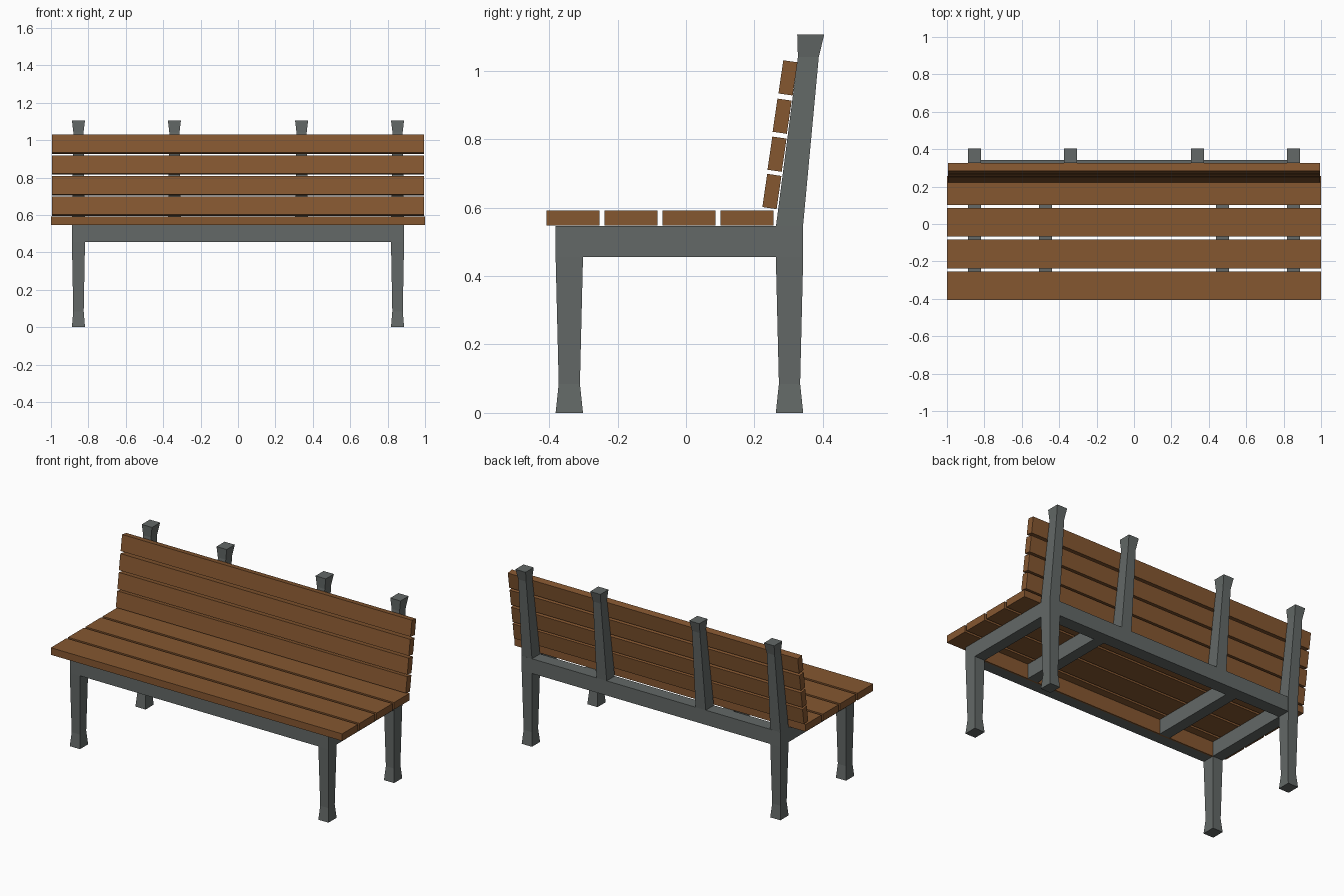
import bpy, bmesh, math

if "Cube" in bpy.data.objects:
    bpy.data.objects.remove(bpy.data.objects["Cube"])


def material(name, color):
    m = bpy.data.materials.new(name)
    m.diffuse_color = color
    m.use_nodes = True
    m.node_tree.nodes["Principled BSDF"].inputs["Base Color"].default_value = m.diffuse_color
    return m


WOOD = material("wood", (0.235, 0.095, 0.03, 1))
METAL = material("metal", (0.125, 0.14, 0.135, 1))


def box(name, size, loc, mat, tilt=0):
    bpy.ops.mesh.primitive_cube_add(size=1, location=loc)
    ob = bpy.context.object
    ob.name = name
    ob.scale = size
    ob.rotation_euler.x = tilt
    ob.data.materials.append(mat)
    return ob


def post(name, x, rings):
    """Loft rectangular rings given as (z, y_front, y_back, half_width)."""
    bm = bmesh.new()
    loops = [[bm.verts.new(c) for c in ((x - h, y0, z), (x + h, y0, z),
                                        (x + h, y1, z), (x - h, y1, z))]
             for z, y0, y1, h in rings]
    bm.faces.new(loops[0][::-1])
    bm.faces.new(loops[-1])
    for a, b in zip(loops, loops[1:]):
        for i in range(4):
            j = (i + 1) % 4
            bm.faces.new((a[i], a[j], b[j], b[i]))
    me = bpy.data.meshes.new(name)
    bm.to_mesh(me)
    bm.free()
    me.materials.append(METAL)
    bpy.context.collection.objects.link(bpy.data.objects.new(name, me))


def leg_rings(y):
    return [(0, y - .04, y + .04, .035), (.085, y - .031, y + .031, .028),
            (.455, y - .04, y + .04, .035), (.546, y - .04, y + .04, .035)]


# leaning upper part of the back posts, flared at the top
upper = [(.546, .263, .342, .035), (1.04, .327, .388, .027), (1.106, .325, .404, .035)]
RZ, RH = .5005, .091

for side, s in (("left", -1), ("right", 1)):
    # legs and back posts
    post(f"front_leg_{side}", s * .853, leg_rings(-.341))
    post(f"back_leg_{side}", s * .853, leg_rings(.3025))
    post(f"outer_back_post_{side}", s * .853, upper)
    post(f"inner_back_post_{side}", s * .34, upper)
    # side and middle seat supports
    box(f"side_rail_{side}", (.07, .565, RH), (s * .853, -.019, RZ), METAL)
    box(f"seat_support_{side}", (.07, .565, RH), (s * .473, -.019, RZ), METAL)

# long rails, with a wooden facing inside the front one
box("front_rail", (1.636, .07, RH), (0, -.346, RZ), METAL)
box("front_rail_facing", (1.636, .01, RH), (0, -.306, RZ), WOOD)
box("back_rail", (1.636, .079, RH), (0, .3025, RZ), METAL)

# seat slats
for i in range(4):
    box(f"seat_slat_{i + 1}", (2, .154, .044), (0, -.33 + i * .1695, .569), WOOD)

# backrest slats
for i, (y, z) in enumerate([(.251, .647), (.266, .756), (.281, .867), (.298, .979)]):
    box(f"back_slat_{i + 1}", (1.99, .042, .098), (0, y, z), WOOD, -math.radians(8.3))
